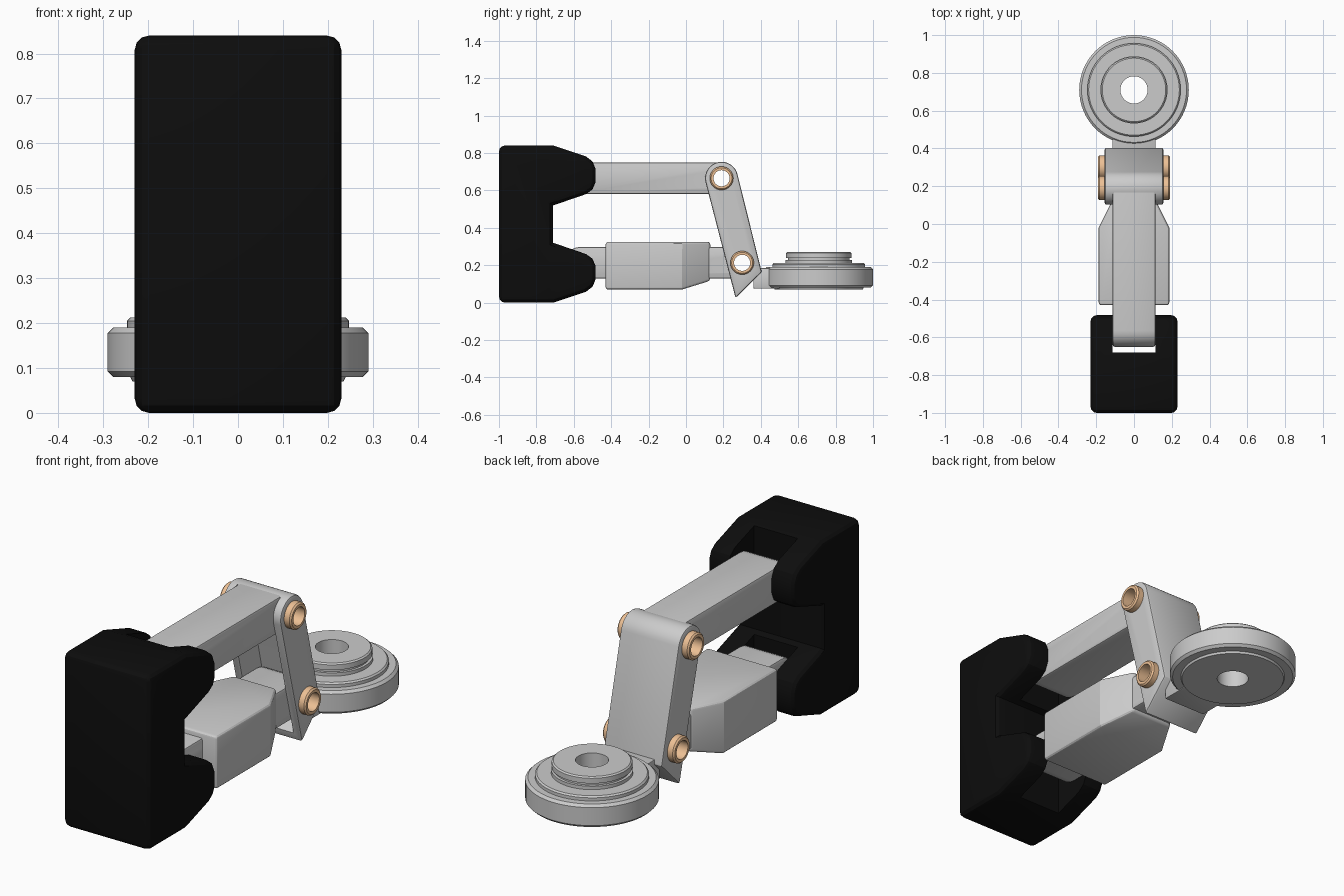
import bpy, bmesh
from math import sin, cos, pi, radians, atan2
from mathutils import Matrix

if "Cube" in bpy.data.objects:
    bpy.data.objects.remove(bpy.data.objects["Cube"])


def finish(name, bm, bevel=0.0, segs=2, color=None, limit=40):
    """Bevel convex sharp edges and turn the bmesh into a named object."""
    bmesh.ops.recalc_face_normals(bm, faces=bm.faces[:])
    if bevel:
        edges = [e for e in bm.edges if e.is_convex and e.calc_face_angle(0) > radians(limit)]
        bmesh.ops.bevel(bm, geom=edges, offset=bevel, segments=segs, profile=0.5,
                        affect='EDGES', clamp_overlap=True)
    me = bpy.data.meshes.new(name)
    bm.to_mesh(me)
    bm.free()
    ob = bpy.data.objects.new(name, me)
    bpy.context.collection.objects.link(ob)
    if color:
        mat = bpy.data.materials.get(name) or bpy.data.materials.new(name)
        mat.diffuse_color = color
        mat.use_nodes = True
        mat.node_tree.nodes["Principled BSDF"].inputs["Base Color"].default_value = mat.diffuse_color
        me.materials.append(mat)
    return ob


def prism(name, pts, half, **kw):
    """Extrude a (y, z) profile symmetrically along x."""
    bm = bmesh.new()
    face = bm.faces.new([bm.verts.new((-half, y, z)) for y, z in pts])
    ext = bmesh.ops.extrude_face_region(bm, geom=[face])
    moved = [v for v in ext['geom'] if isinstance(v, bmesh.types.BMVert)]
    bmesh.ops.translate(bm, vec=(2 * half, 0, 0), verts=moved)
    return finish(name, bm, **kw)


def lathe(name, pts, matrix, steps=64, **kw):
    """Spin a closed (radius, height) loop around its axis."""
    bm = bmesh.new()
    rings = [[bm.verts.new((r * cos(2 * pi * i / steps), r * sin(2 * pi * i / steps), h))
              for r, h in pts] for i in range(steps)]
    for i in range(steps):
        a, b = rings[i], rings[(i + 1) % steps]
        for j in range(len(pts)):
            k = (j + 1) % len(pts)
            bm.faces.new((a[j], b[j], b[k], a[k]))
    bm.transform(matrix)
    return finish(name, bm, **kw)


def arc(c, r, a0, a1, n=12):
    return [(c[0] + r * cos(radians(a0 + (a1 - a0) * i / n)),
             c[1] + r * sin(radians(a0 + (a1 - a0) * i / n))) for i in range(n + 1)]


def cut(ob, cutter):
    mod = ob.modifiers.new("cut", 'BOOLEAN')
    mod.operation, mod.solver, mod.object = 'DIFFERENCE', 'EXACT', cutter
    bpy.context.view_layer.objects.active = ob
    bpy.ops.object.modifier_apply(modifier=mod.name)
    bpy.data.objects.remove(cutter)


def drill(ob, *centres):
    for c in centres:
        cut(ob, prism("drill", arc(c, 0.05, 0, 348.75, 31), 0.5))


UPPER, LOWER = (0.19, 0.665), (0.30, 0.213)
BLACK, COPPER = (0.004, 0.004, 0.004, 1), (0.85, 0.53, 0.30, 1)

# Black mounting block: two prongs, mirrored about mid height, with a slot
half_profile = [(-0.71, 0.52), (-0.535, 0.58), (-0.50, 0.605), (-0.483, 0.645),
                (-0.483, 0.715), (-0.50, 0.755), (-0.535, 0.782), (-0.71, 0.84), (-1, 0.84)]
block_profile = half_profile + [(y, 0.84 - z) for y, z in reversed(half_profile)]
block = prism("mounting_block", block_profile, 0.23, bevel=0.032, segs=3, color=BLACK)
cut(block, prism("slot", [(-0.68, -0.2), (-0.3, -0.2), (-0.3, 1.1), (-0.68, 1.1)], 0.115))

# Two parallel arms with rounded ends
for name, (y, z) in (("upper_arm", UPPER), ("lower_arm", LOWER)):
    shape = arc((y, z), 0.085, -90, 90) + arc((-0.565, z), 0.085, 90, 270)
    drill(prism(name, shape, 0.113, bevel=0.01), (y, z))

# Tapered housing around the lower arm
bm = bmesh.new()
for y, w, z in ((-0.43, 0.187, 0.07), (-0.02, 0.187, 0.07), (0.13, 0.112, 0.117)):
    for s in (-1, 1):
        bm.verts.new((s * w, y, z))
        bm.verts.new((s * w, y, 0.325))
bmesh.ops.convex_hull(bm, input=bm.verts[:])
bmesh.ops.dissolve_limit(bm, angle_limit=0.01, verts=bm.verts[:], edges=bm.edges[:])
finish("arm_housing", bm, bevel=0.015, segs=3)

# Channel link joining the arm ends: hollow, open toward the block
tilt = 13.6
link = prism("channel_link", arc(UPPER, 0.088, tilt, tilt + 180, 20)
             + [(0.265, 0.025), (0.405, 0.163)], 0.155, bevel=0.01)
hollow = arc(UPPER, 0.06, tilt, 112) + [(0.139, 0.81), (0.0, 0.5), (0.15, -0.038), (0.371, 0.172)]
cut(link, prism("hollow", hollow, 0.115))
drill(link, UPPER, LOWER)

# Copper bushings with flanges on both sides
bush = [(0.043, -0.19), (0.056, -0.19), (0.063, -0.183), (0.063, -0.155), (0.051, -0.155),
        (0.051, 0.155), (0.063, 0.155), (0.063, 0.183), (0.056, 0.19), (0.043, 0.19)]
for name, (y, z) in (("upper_bushing", UPPER), ("lower_bushing", LOWER)):
    lathe(name, bush, Matrix.Translation((0, y, z)) @ Matrix.Rotation(pi / 2, 4, 'Y'),
          steps=40, color=COPPER)

# Foot arm and stepped round foot with a through hole
prism("foot_arm", [(0.36, 0.125), (0.36, 0.075), (0.56, 0.075), (0.56, 0.185), (0.385, 0.185)],
      0.115, bevel=0.006)
disc = [(0.072, 0.07), (0.235, 0.07), (0.24, 0.08), (0.278, 0.08), (0.29, 0.092), (0.29, 0.178),
        (0.278, 0.19), (0.247, 0.19), (0.247, 0.205), (0.24, 0.212), (0.178, 0.212),
        (0.178, 0.228), (0.165, 0.228), (0.165, 0.238), (0.175, 0.24), (0.175, 0.265),
        (0.168, 0.271), (0.072, 0.271)]
foot = lathe("round_foot", disc, Matrix.Translation((0, 0.71, 0)))
cut(bpy.data.objects["foot_arm"],
    prism("clear_foot_hole", [(0.5, 0), (0.7, 0), (0.7, 0.4), (0.5, 0.4)], 0.3))

# Smooth the rounded areas, keep edges sharp
bpy.ops.object.select_all(action='SELECT')
bpy.context.view_layer.objects.active = foot
bpy.ops.object.shade_smooth_by_angle(angle=radians(25))
